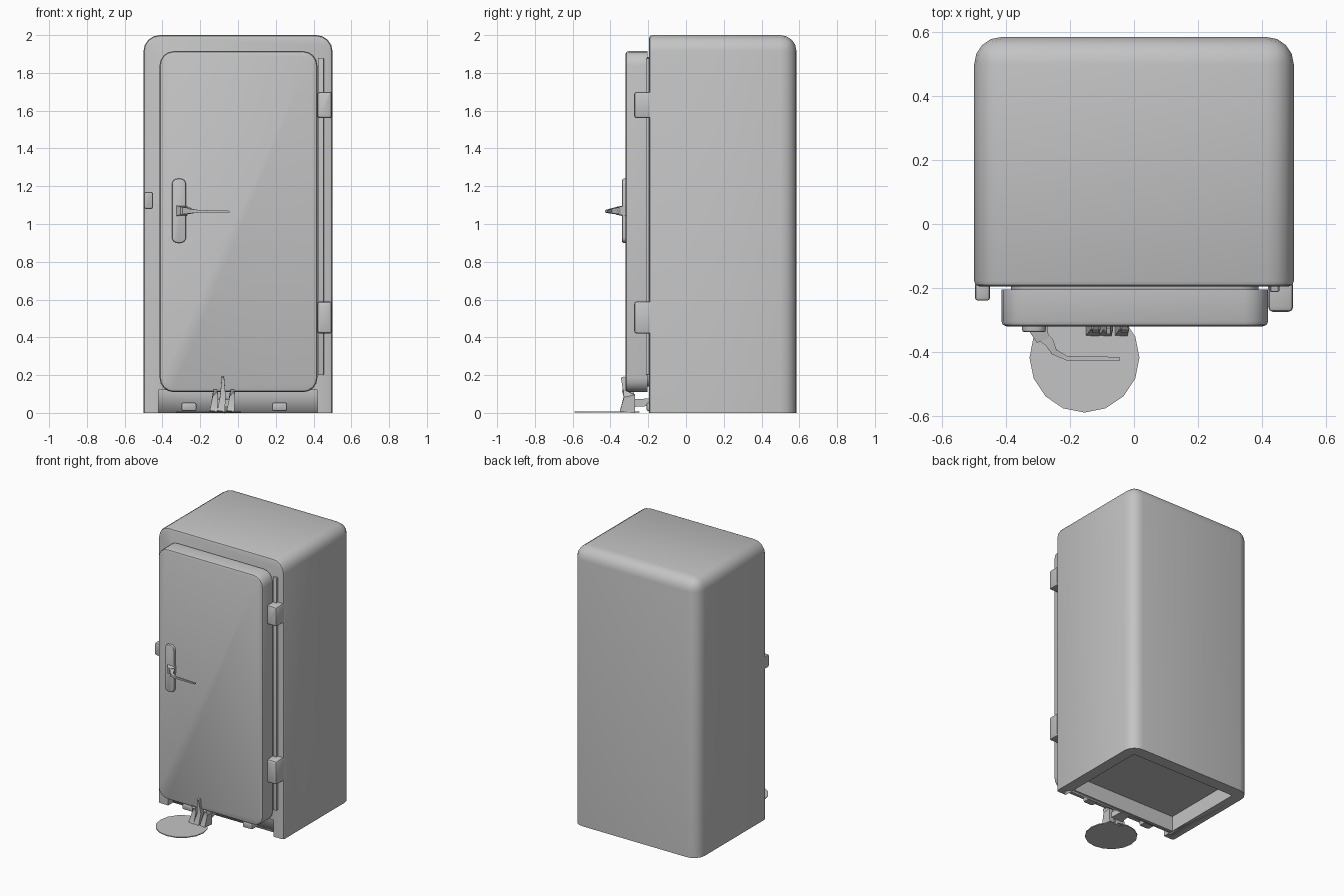
import bpy, bmesh, math
from mathutils import Vector

default = bpy.data.objects.get("Cube")
if default:
    bpy.data.objects.remove(default, do_unlink=True)

# One flat colour for the whole appliance
grey = bpy.data.materials.new("enamel grey")
grey.use_nodes = True
COLOR = (0.55, 0.55, 0.55, 1)
grey.diffuse_color = COLOR
grey.node_tree.nodes["Principled BSDF"].inputs["Base Color"].default_value = COLOR


def finish(name, bm, angle=35):
    mesh = bpy.data.meshes.new(name)
    bmesh.ops.recalc_face_normals(bm, faces=bm.faces)
    bm.to_mesh(mesh)
    bm.free()
    mesh.materials.append(grey)
    ob = bpy.data.objects.new(name, mesh)
    bpy.context.collection.objects.link(ob)
    bpy.ops.object.select_all(action="DESELECT")
    ob.select_set(True)
    bpy.context.view_layer.objects.active = ob
    bpy.ops.object.shade_smooth_by_angle(angle=math.radians(angle))
    return ob


def box(x, y, z):
    """Box mesh from (low, high) ranges."""
    bm = bmesh.new()
    bmesh.ops.create_cube(bm, size=1)
    for v in bm.verts:
        v.co = [(r[0] + r[1]) / 2 + c * (r[1] - r[0]) for r, c in zip((x, y, z), v.co)]
    return bm


def bevel(bm, rule, radius, segments):
    edges = [e for e in bm.edges if rule(*[v.co for v in e.verts])]
    bmesh.ops.bevel(bm, geom=edges, offset=radius, segments=segments,
                    profile=0.5, affect="EDGES", clamp_overlap=True)


def along_y(a, b):
    return abs(a.y - b.y) > 0.001 and abs(a.x - b.x) + abs(a.z - b.z) < 0.001


def slab(name, x, y, z, radius, edge, segments=4):
    """Rounded rectangle facing the front, with softened rims."""
    bm = box(x, y, z)
    bevel(bm, along_y, radius, segments)
    bevel(bm, lambda a, b: max(a.y, b.y) < y[0] + 0.0005, edge, 2)
    return finish(name, bm)


def rod(name, points, sizes):
    """Tapered rectangular bar; sizes are (width, height) at each point."""
    bm = bmesh.new()
    pts = [Vector(p) for p in points]
    rings = []
    for i, p in enumerate(pts):
        t = (pts[min(i + 1, len(pts) - 1)] - pts[max(i - 1, 0)]).normalized()
        up = Vector((0, 0, 1)) if abs(t.z) < 0.8 else Vector((1, 0, 0))
        side = t.cross(up).normalized()
        up = side.cross(t)
        w, h = sizes[i]
        rings.append([bm.verts.new(p + side * w * a / 2 + up * h * b / 2)
                      for a, b in ((-1, -1), (1, -1), (1, 1), (-1, 1))])
    for r, s in zip(rings, rings[1:]):
        for k in range(4):
            bm.faces.new((r[k], r[k - 1], s[k - 1], s[k]))
    bm.faces.new(rings[0])
    bm.faces.new(rings[-1])
    return finish(name, bm)


# Cabinet: rounded top and back, flat front
FRONT, BACK = -0.195, 0.585
bm = box((-0.5, 0.5), (FRONT, BACK), (0, 2))


def soft_edge(a, b):
    m = (a + b) / 2
    back, top, side = m.y > BACK - 0.01, m.z > 1.99, abs(m.x) > 0.49
    return (back and side) or (back and top) or (side and top)


bevel(bm, soft_edge, 0.085, 4)
bevel(bm, lambda a, b: max(a.y, b.y) < FRONT + 0.001 and max(a.z, b.z) > 0.01, 0.016, 2)
cabinet = finish("cabinet", bm)

# Hollow underside and toe notch at the front
cuts = {"underside_cutter": ((-0.42, 0.42), (-0.11, 0.5), (-0.1, 0.11)),
        "toe_notch_cutter": ((-0.42, 0.42), (-0.4, -0.14), (-0.1, 0.12))}
for name, ranges in cuts.items():
    cutter = finish(name, box(*ranges))
    cutter.hide_render = True
    mod = cabinet.modifiers.new(name, "BOOLEAN")
    mod.operation, mod.object, mod.solver = "DIFFERENCE", cutter, "EXACT"
    bpy.context.view_layer.objects.active = cabinet
    bpy.ops.object.modifier_apply(modifier=name)
    bpy.data.objects.remove(cutter, do_unlink=True)

# Door with its gasket
slab("door", (-0.415, 0.42), (-0.32, -0.205), (0.11, 1.915), 0.075, 0.016)
slab("door_gasket", (-0.385, 0.39), (-0.21, -0.185), (0.14, 1.885), 0.06, 0.003)
slab("hinge_strip", (0.425, 0.455), (-0.212, -0.18), (0.2, 1.88), 0.004, 0.004, 1)

# Hinges on the left, latch strike on the right
for name, low, high in (("upper_hinge", 1.56, 1.7), ("lower_hinge", 0.42, 0.59)):
    slab(name, (0.42, 0.498), (-0.275, -0.19), (low, high), 0.012, 0.015, 2)
slab("latch_strike", (-0.498, -0.45), (-0.24, -0.19), (1.08, 1.17), 0.01, 0.01, 2)

# Handle: back plate, boss and curved lever
slab("handle_plate", (-0.35, -0.275), (-0.338, -0.315), (0.9, 1.24), 0.03, 0.007)
rod("handle_boss", [(-0.3, -0.325, 1.07), (-0.285, -0.365, 1.07)],
    [(0.06, 0.055), (0.04, 0.04)])
rod("handle_lever",
    [(-0.295, -0.345, 1.07), (-0.265, -0.37, 1.07), (-0.25, -0.4, 1.068),
     (-0.21, -0.42, 1.067), (-0.045, -0.422, 1.066)],
    [(0.035, 0.035), (0.03, 0.034), (0.02, 0.024), (0.014, 0.014), (0.012, 0.008)])

# Foot pedal disc
bm = bmesh.new()
bmesh.ops.create_cone(bm, cap_ends=True, segments=16, radius1=0.172, radius2=0.172, depth=0.006)
for v in bm.verts:
    v.co += Vector((-0.155, -0.418, 0.004))
finish("pedal_disc", bm)

# Pedal bracket: two tapered ribs and a pivot
for name, x, top in (("pedal_rib_right", -0.12, 0.12), ("pedal_rib_left", -0.03, 0.12),
                     ("pedal_arm", -0.08, 0.19)):
    rod(name, [(x, -0.335, top), (x, -0.3, 0.09), (x - 0.01, -0.31, 0.005)],
        [(0.02, 0.012), (0.06, 0.03), (0.08, 0.04)])
rod("pedal_pivot", [(-0.08, -0.31, 0.05), (-0.08, -0.13, 0.06)], [(0.1, 0.04), (0.06, 0.04)])

# Small brackets on the toe plate
for name, x in (("toe_bracket_right", -0.26), ("toe_bracket_left", 0.22)):
    slab(name, (x - 0.04, x + 0.04), (-0.21, -0.13), (0.01, 0.055), 0.01, 0.01, 2)
